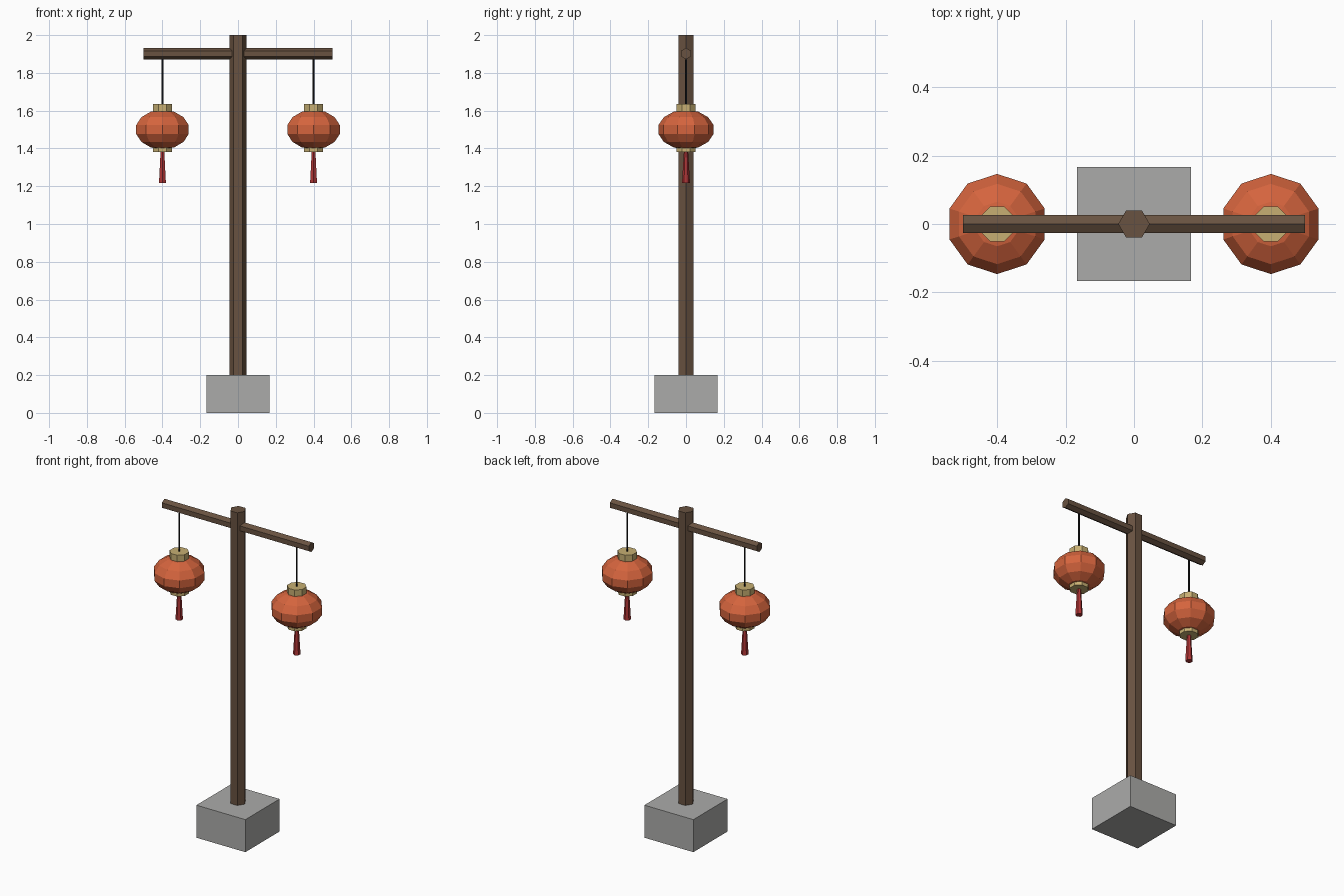
import bpy
import bmesh
from math import pi
from mathutils import Matrix

cube = bpy.data.objects.get("Cube")
if cube:
    bpy.data.objects.remove(cube, do_unlink=True)


def make_material(name, rgb):
    mat = bpy.data.materials.new(name)
    mat.use_nodes = True
    color = (*rgb, 1.0)
    mat.diffuse_color = color
    mat.node_tree.nodes["Principled BSDF"].inputs["Base Color"].default_value = color
    return mat


stone = make_material("grey stone", (0.41, 0.41, 0.40))
wood = make_material("dark wood", (0.14, 0.085, 0.052))
paper = make_material("orange paper", (0.66, 0.127, 0.047))
gold = make_material("pale gold", (0.57, 0.43, 0.17))
thread = make_material("red thread", (0.43, 0.035, 0.035))
cord = make_material("black cord", (0.012, 0.012, 0.012))


def add_object(name, bm, mat):
    mesh = bpy.data.meshes.new(name)
    bm.to_mesh(mesh)
    bm.free()
    mesh.materials.append(mat)
    obj = bpy.data.objects.new(name, mesh)
    bpy.context.collection.objects.link(obj)
    return obj


def add_prism(name, mat, sides, r_low, r_high, x, z_low, z_high, turn=0.0):
    """Upright prism or tapered prism between two heights."""
    bm = bmesh.new()
    place = Matrix.Translation((x, 0, (z_low + z_high) / 2)) @ Matrix.Rotation(turn, 4, "Z")
    bmesh.ops.create_cone(bm, cap_ends=True, segments=sides, radius1=r_low,
                          radius2=r_high, depth=z_high - z_low, matrix=place)
    return add_object(name, bm, mat)


# Stone base
bm = bmesh.new()
bmesh.ops.create_cube(bm, size=1, matrix=Matrix.Translation((0, 0, 0.1))
                      @ Matrix.Diagonal((0.333, 0.333, 0.2, 1)))
add_object("base", bm, stone)

# Hexagonal post, corners facing front and back
add_prism("post", wood, 6, 0.046, 0.046, 0, 0.2, 2.0, pi / 2)

# Hexagonal crossbeam lying along x
bm = bmesh.new()
bmesh.ops.create_cone(bm, cap_ends=True, segments=6, radius1=0.03, radius2=0.03, depth=1.0,
                      matrix=Matrix.Translation((0, 0, 1.902))
                      @ Matrix.Rotation(pi / 2, 4, "Y") @ Matrix.Rotation(pi / 2, 4, "Z"))
add_object("crossbeam", bm, wood)

# Hanging lanterns
for side, x in (("left", 0.4), ("right", -0.4)):
    add_prism(side + "_cord", cord, 6, 0.005, 0.005, x, 1.62, 1.87)
    add_prism(side + "_top_cap", gold, 8, 0.055, 0.055, x, 1.585, 1.636, pi / 8)
    add_prism(side + "_bottom_cap", gold, 8, 0.055, 0.055, x, 1.382, 1.42, pi / 8)
    add_prism(side + "_tassel", thread, 6, 0.021, 0.011, x, 1.218, 1.39)
    bm = bmesh.new()
    bmesh.ops.create_uvsphere(bm, u_segments=10, v_segments=7, radius=0.15,
                              matrix=Matrix.Translation((x, 0, 1.5))
                              @ Matrix.Diagonal((1, 1, 0.7, 1)))
    add_object(side + "_lantern", bm, paper)
